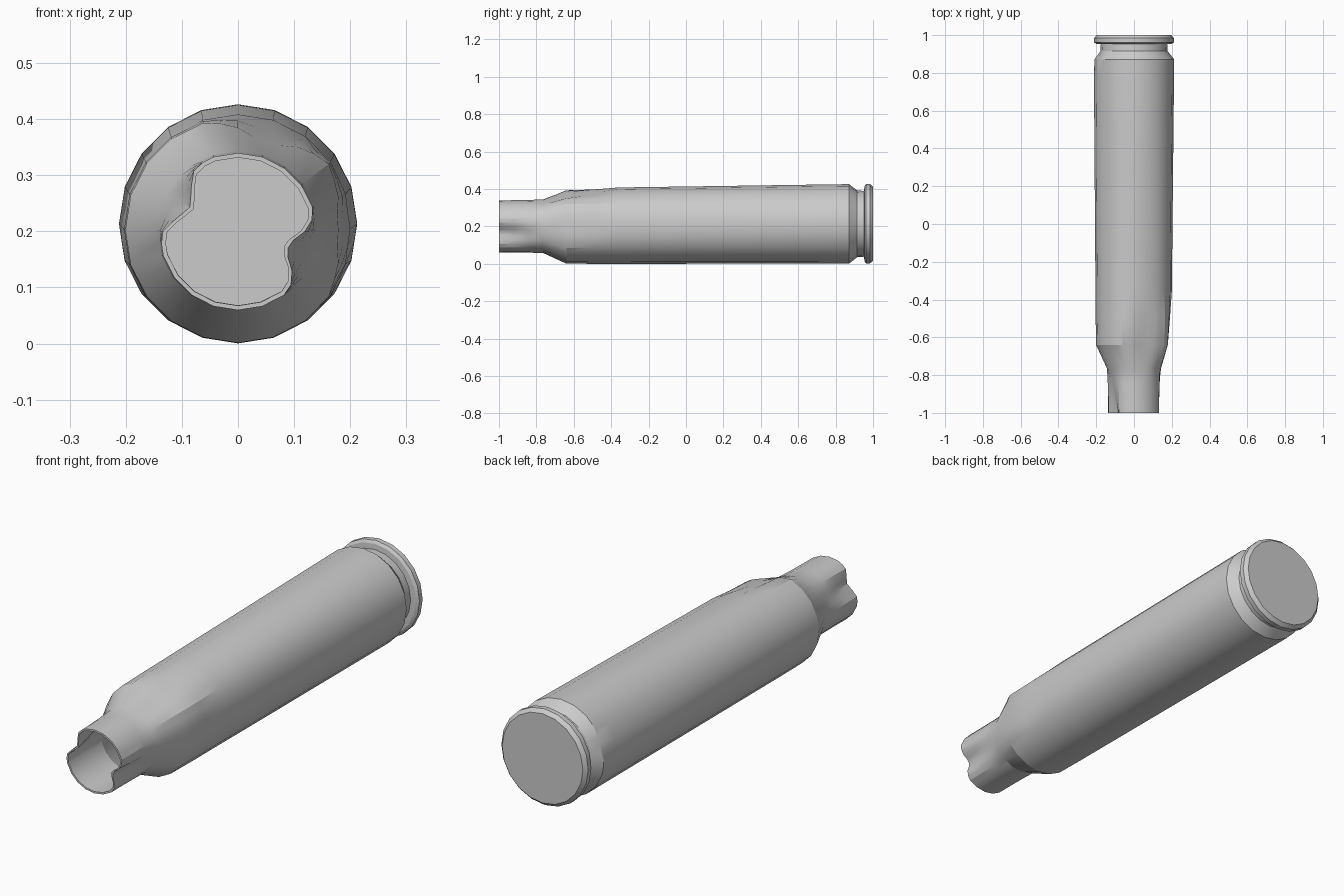
import bpy, bmesh, math

if "Cube" in bpy.data.objects:
    bpy.data.objects.remove(bpy.data.objects["Cube"])

SIDES = 20          # visible facets around the case
N = SIDES * 2       # extra points so the dents bend smoothly
WALL = 0.008

# outer profile from mouth to base: (y, radius)
OUTER = [(-1.0, .14), (-.92, .14), (-.84, .141), (-.765, .143), (-.64, .201),
         (-.5, .203), (-.36, .204), (.78, .212), (.872, .2125), (.915, .178),
         (.952, .176), (.954, .2), (.962, .212), (.984, .212), (1.0, .197)]
# inner profile from mouth to the floor of the cavity
INNER = [(y, r - WALL) for y, r in OUTER[:8]]

# dents: (angle, half width, depth, y of deepest point, y start, y end)
DENTS = [(153, 36, .042, -1.0, -1.1, -.765),
         (-18, 34, .046, -1.0, -1.1, -.765),
         (72, 38, .034, -.64, -.765, -.36),
         (0, 40, .022, -.64, -.765, -.3),
         (160, 30, .012, .872, .78, .915)]


def dent(angle, y):
    total = 0
    for a, width, depth, peak, y0, y1 in DENTS:
        d = abs((angle - a + 180) % 360 - 180)
        if d < width and y0 < y < y1:
            fade = (y - y0) / (peak - y0) if y < peak else (y1 - y) / (y1 - peak)
            total += depth * fade * math.cos(math.pi / 2 * d / width) ** 2
    return total


def ring(bm, y, radius):
    centre = .207 + .0075 * y      # the case lies on its tapered side
    step = 360 / SIDES
    verts = []
    for i in range(N):
        a = 360 * i / N
        off = a % step - step / 2
        flat = math.cos(math.radians(step / 2)) / math.cos(math.radians(off))
        r = radius * flat - dent(a, y)
        t = math.radians(a)
        verts.append(bm.verts.new((r * math.cos(t), y, centre + r * math.sin(t))))
    return verts


def bridge(bm, a, b):
    for i in range(N):
        j = (i + 1) % N
        bm.faces.new((a[i], a[j], b[j], b[i]))


# cartridge case: cavity floor, inner wall, mouth lip, outer wall, base
bm = bmesh.new()
rings = [ring(bm, y, r) for y, r in INNER[::-1] + OUTER]
for a, b in zip(rings, rings[1:]):
    bridge(bm, a, b)
bm.faces.new(rings[0])
bm.faces.new(rings[-1])
bmesh.ops.recalc_face_normals(bm, faces=bm.faces[:])
mesh = bpy.data.meshes.new("spent_case")
bm.to_mesh(mesh)
bm.free()
case = bpy.data.objects.new("spent_case", mesh)
bpy.context.collection.objects.link(case)
bpy.context.view_layer.objects.active = case
case.select_set(True)
bpy.ops.object.shade_smooth_by_angle(angle=math.radians(23))
